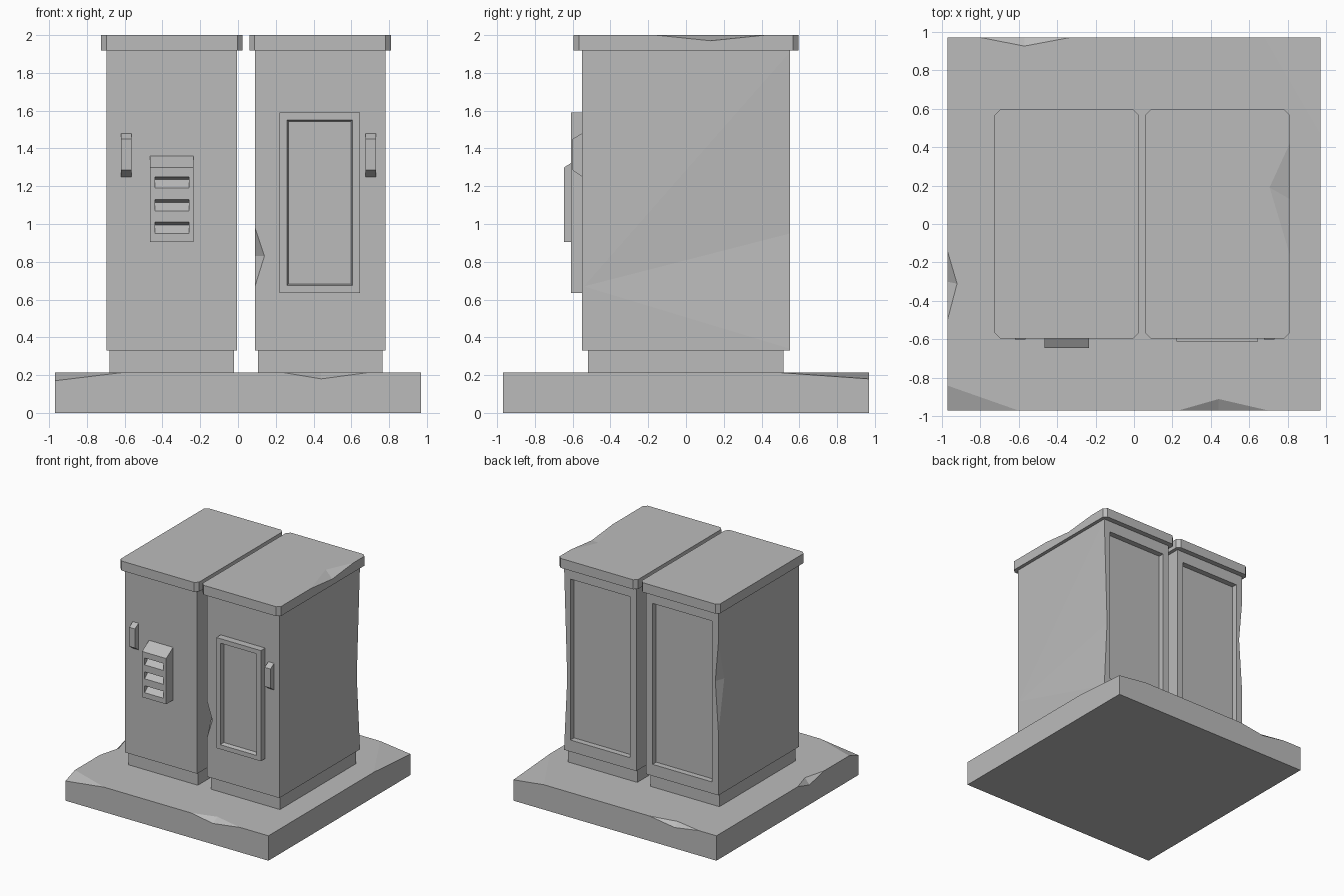
import bpy, bmesh
from mathutils import Vector

cube = bpy.data.objects.get("Cube")
if cube:
    bpy.data.objects.remove(cube, do_unlink=True)

mat = bpy.data.materials.new("plain_grey")
mat.use_nodes = True
grey = (0.5, 0.5, 0.5, 1)
mat.diffuse_color = grey
mat.node_tree.nodes["Principled BSDF"].inputs["Base Color"].default_value = grey


def finish(name, bm):
    bmesh.ops.recalc_face_normals(bm, faces=bm.faces)
    mesh = bpy.data.meshes.new(name)
    bm.to_mesh(mesh)
    bm.free()
    mesh.materials.append(mat)
    ob = bpy.data.objects.new(name, mesh)
    bpy.context.collection.objects.link(ob)
    return ob


def box_mesh(x, y, z):
    bm = bmesh.new()
    bmesh.ops.create_cube(bm, size=1)
    for v in bm.verts:
        v.co = [(a + b) / 2 + c * (b - a) for (a, b), c in zip((x, y, z), v.co)]
    return bm


def box(name, x, y, z):
    return finish(name, box_mesh(x, y, z))


def hull(name, points):
    bm = bmesh.new()
    for p in points:
        bm.verts.new(p)
    bmesh.ops.convex_hull(bm, input=bm.verts)
    return finish(name, bm)


def prism(name, x, profile):
    """Extrude a (y, z) profile along x."""
    return hull(name, [(px, y, z) for px in x for y, z in profile])


def cut(ob, cutter):
    mod = ob.modifiers.new("cut", 'BOOLEAN')
    mod.operation = 'DIFFERENCE'
    mod.solver = 'EXACT'
    mod.object = cutter
    cutter.hide_render = True
    bpy.context.view_layer.objects.active = ob
    bpy.ops.object.modifier_apply(modifier=mod.name)
    bpy.data.objects.remove(cutter, do_unlink=True)


def chip(ob, outward, *points):
    """Break a piece off an edge; outward points away from the solid."""
    tip = (Vector(points[0]) + Vector(points[1])) / 2 + Vector(outward)
    cut(ob, hull("chip_cutter", list(points) + [tip]))


# Foundation slab with broken edges
E, T = 0.97, 0.215
slab = box("foundation_slab", (-E, E), (-E, E), (0, T))
chip(slab, (0, -.1, .1), (.23, -E, T), (.70, -E, T), (.44, -.91, T), (.44, -E, .18))
chip(slab, (0, .1, .1), (-.80, E, T), (-.33, E, T), (-.57, .925, T), (-.57, E, .18))
chip(slab, (-.1, 0, .1), (-E, -.14, T), (-E, -.50, T), (-.92, -.31, T), (-E, -.30, .17))
chip(slab, (-.5, -.5, .3), (-.60, -E, T), (-E, -.84, T), (-E, -E, .17))
chip(slab, (.5, .5, .3), (.68, E, T), (E, .47, T), (.90, .87, T), (E, E, .18))

# Two cabinets: plinth, body with recessed back, lid with clipped corners
bodies, lids = {}, {}
for side, x0 in (("right", -0.695), ("left", 0.09)):
    x1 = x0 + 0.69
    box(side + "_plinth", (x0 + .015, x1 - .015), (-.52, .515), (T - .01, .34))
    body = box(side + "_cabinet", (x0, x1), (-.55, .55), (.33, 1.92))
    cut(body, box("back_cutter", (x0 + .06, x1 - .06), (.50, .7), (.43, 1.82)))
    bodies[side] = body

    bm = box_mesh((x0 - .03, x1 + .03), (-.595, .595), (1.918, 2))
    uprights = [e for e in bm.edges
                if abs(e.verts[0].co.z - e.verts[1].co.z) > 0.01]
    bmesh.ops.bevel(bm, geom=uprights, offset=0.028, segments=1, affect='EDGES')
    lids[side] = finish(side + "_lid", bm)

# Dents and chips on the cabinet edges and lid
chip(bodies["left"], (-.1, -.1, 0), (.09, -.55, .67), (.09, -.55, .98),
     (.14, -.55, .83), (.09, -.49, .83))
chip(bodies["left"], (.1, .1, 0), (.78, .55, .34), (.78, .55, 1.91),
     (.78, -.54, .67), (.75, .55, .95))
chip(bodies["right"], (-.1, .1, 0), (-.695, .55, .87), (-.695, .55, 1.65),
     (-.665, .55, 1.31), (-.695, .47, 1.31))
chip(lids["left"], (.1, 0, .1), (.81, -.16, 2), (.81, .42, 2),
     (.705, .19, 2), (.81, .13, 1.97))

# Door panel with a sunken centre
bm = box_mesh((.22, .645), (-.61, -.54), (.635, 1.59))
bm.faces.ensure_lookup_table()
front = min(bm.faces, key=lambda f: f.calc_center_median().y)
bmesh.ops.inset_region(bm, faces=[front], thickness=0.055)
bmesh.ops.inset_region(bm, faces=[front], thickness=0.012, depth=-0.035)
finish("door_panel", bm)

# Vent hood with three slanted slots
vent = prism("vent_hood", (-.465, -.235),
             [(-.54, .905), (-.645, .905), (-.645, 1.30), (-.55, 1.36), (-.54, 1.36)])
for z in (.95, 1.07, 1.19):
    cut(vent, prism("slot_cutter", (-.44, -.26),
                    [(-.70, z), (-.645, z), (-.595, z + .045),
                     (-.645, z + .06), (-.70, z + .06)]))

# Handles
for side, x in (("right", -.62), ("left", .675)):
    prism(side + "_handle", (x, x + .055),
          [(-.55, 1.25), (-.60, 1.285), (-.60, 1.45), (-.55, 1.48)])
